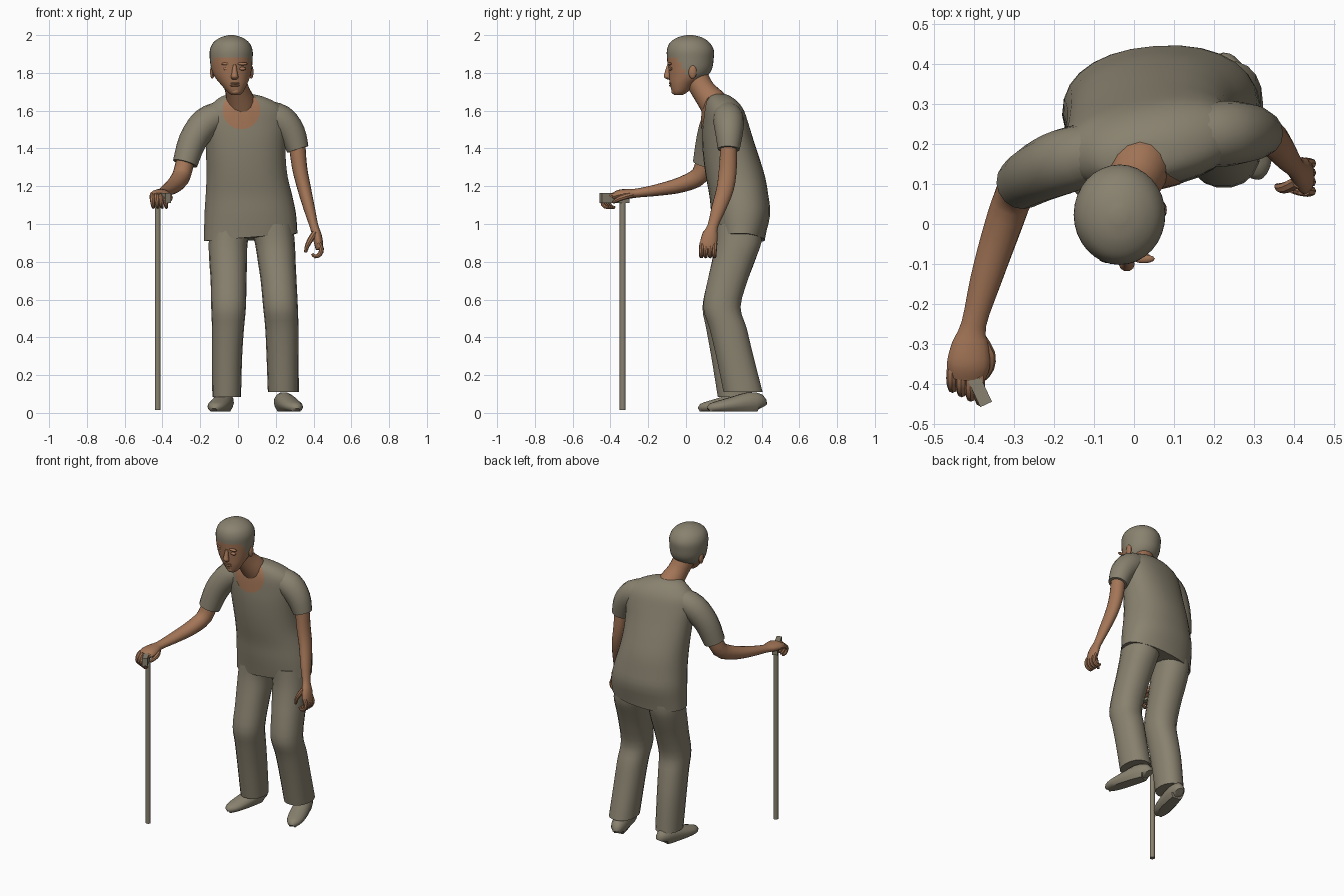
import bpy, bmesh, math
from mathutils import Vector, Matrix
from mathutils.bvhtree import BVHTree


def material(name, rgb):
    m = bpy.data.materials.new(name)
    m.diffuse_color = (*rgb, 1)
    return m


CLOTH = material("grey_cloth", (0.25, 0.222, 0.16))
SKIN = material("tan_skin", (0.37, 0.18, 0.095))


def finish(name, bm, *mats):
    bmesh.ops.recalc_face_normals(bm, faces=bm.faces)
    me = bpy.data.meshes.new(name)
    bm.to_mesh(me)
    bm.free()
    for m in mats:
        me.materials.append(m)
    ob = bpy.data.objects.new(name, me)
    bpy.context.collection.objects.link(ob)
    return ob


def smooth_path(pts, steps):
    """Catmull-Rom resampling of tuples of any length."""
    out = []
    for i in range(len(pts) - 1):
        p0, p1 = pts[max(i - 1, 0)], pts[i]
        p2, p3 = pts[i + 1], pts[min(i + 2, len(pts) - 1)]
        for s in range(steps):
            t = s / steps
            out.append([0.5 * (2 * b + (c - a) * t + (2 * a - 5 * b + 4 * c - d) * t * t
                               + (3 * b - a - 3 * c + d) * t ** 3)
                        for a, b, c, d in zip(p0, p1, p2, p3)])
    out.append(list(pts[-1]))
    return out


def loft(name, pts, mats, ref=None, segs=16, steps=3, power=1.0):
    """Skin rings (x, y, z, a, b, yaw). Without ref the rings lie level;
    with ref they stand across the path and a is measured along ref."""
    pts = [tuple(p) + (p[3],) * (len(p) == 4) for p in pts]
    pts = [p + (0,) * (6 - len(p)) for p in pts]
    path = smooth_path(pts, steps)
    bm = bmesh.new()
    rings = []
    for i, (x, y, z, a, b, yaw) in enumerate(path):
        if ref is None:
            r = math.radians(yaw)
            u, v = Vector((math.cos(r), math.sin(r), 0)), Vector((-math.sin(r), math.cos(r), 0))
        else:
            t = Vector(path[min(i + 1, len(path) - 1)][:3]) - Vector(path[max(i - 1, 0)][:3])
            t.normalize()
            u = Vector(ref)
            u = (u - t * u.dot(t)).normalized()
            v = t.cross(u)
        ring = []
        for k in range(segs):
            w = 2 * math.pi * k / segs
            c, s = math.cos(w), math.sin(w)
            c, s = (math.copysign(abs(q) ** power, q) for q in (c, s))
            ring.append(bm.verts.new(Vector((x, y, z)) + u * a * c + v * b * s))
        rings.append(ring)
    for lo, hi in zip(rings, rings[1:]):
        for k in range(segs):
            n = (k + 1) % segs
            bm.faces.new((lo[k], lo[n], hi[n], hi[k]))
    bm.faces.new(rings[0])
    bm.faces.new(rings[-1])
    return finish(name, bm, *mats)


def blob(name, loc, size, mat):
    bm = bmesh.new()
    bmesh.ops.create_uvsphere(bm, u_segments=12, v_segments=8, radius=1,
                              matrix=Matrix.Translation(loc) @ Matrix.Diagonal((*size, 1)))
    return finish(name, bm, mat)


# Shirt body, with a sloping hem
shirt = loft("shirt", [
    (.068, .285, .93, .248, .132, 3), (.065, .29, 1.05, .243, .155, 4),
    (.058, .28, 1.15, .230, .155, 5), (.048, .262, 1.25, .216, .155, 6),
    (.042, .24, 1.35, .212, .146, 7), (.040, .22, 1.45, .215, .132, 8),
    (.040, .208, 1.53, .222, .118, 9), (.040, .198, 1.60, .212, .104, 9),
    (.035, .187, 1.645, .165, .085, 9), (.022, .175, 1.675, .11, .06, 9),
    (.015, .17, 1.688, .06, .035, 9)], [CLOTH], segs=28, power=.9)
for v in shirt.data.vertices:
    if v.co.z < .94:
        v.co.z += .08 * (v.co.x - .068) - .2 * max(0, v.co.y - .33)

# Bare chest inside the scooped neckline, laid as a thin plate on the shirt
tree = BVHTree.FromPolygons([v.co.copy() for v in shirt.data.vertices],
                            [tuple(p.vertices) for p in shirt.data.polygons])
bm = bmesh.new()
grid = []
for i in range(11):
    row = []
    for k in range(32):
        w, r = 2 * math.pi * k / 32, max(i, .05) / 10
        hit, nor, _, _ = tree.ray_cast(
            Vector((.018 + .098 * r * math.cos(w), -1, 1.6 + .098 * r * math.sin(w))),
            Vector((0, 1, 0)))
        row.append(bm.verts.new(hit + nor * .006) if hit else None)
    grid.append(row)
for lo, hi in zip(grid, grid[1:]):
    for k in range(32):
        quad = (lo[k], lo[(k + 1) % 32], hi[(k + 1) % 32], hi[k])
        if all(quad):
            bm.faces.new(quad)
finish("bare_chest", bm, SKIN)

# Short sleeves
loft("right_sleeve", [(-.09, .18, 1.575, .075), (-.17, .158, 1.535, .082),
                      (-.24, .128, 1.44, .075), (-.28, .102, 1.32, .066)],
     [CLOTH], ref=(0, 1, 0))
loft("left_sleeve", [(.14, .215, 1.58, .075), (.225, .225, 1.55, .082),
                     (.285, .228, 1.48, .073), (.317, .226, 1.395, .058)],
     [CLOTH], ref=(0, 1, 0))

# Neck
loft("neck", [(.025, .20, 1.56, .085), (.015, .145, 1.64, .077),
              (-.005, .09, 1.71, .064), (-.025, .05, 1.78, .066)],
     [SKIN], ref=(1, 0, 0))

# Head, hair coloured by a sloping hairline
head = loft("head", [
    (-.012, -.04, 1.683, .022, .022), (-.014, -.032, 1.70, .042, .042),
    (-.022, -.017, 1.74, .070, .068), (-.030, .009, 1.78, .094, .100),
    (-.034, .021, 1.82, .107, .116), (-.036, .023, 1.87, .113, .123),
    (-.036, .023, 1.92, .113, .124), (-.036, .02, 1.96, .095, .105),
    (-.036, .02, 1.987, .058, .066), (-.036, .02, 2.0, .015, .017)],
    [CLOTH, SKIN], segs=32, steps=4)
for p in head.data.polygons:
    x, y, z = p.center
    face = z < 1.885 and y + .6 * (z - 1.8) < 0
    p.material_index = int(face or (z < 1.79 and y < .05) or z < 1.75)

# Facial features
loft("nose", [(-.018, -.088, 1.845, .009, .012), (-.018, -.098, 1.80, .015, .016),
              (-.018, -.100, 1.778, .020, .018), (-.018, -.09, 1.765, .012, .01)],
     [SKIN], segs=10)
blob("chin", (-.013, -.056, 1.702), (.026, .022, .018), SKIN)
for dz in (0, .012):
    blob("lip", (-.017, -.081, 1.733 + dz), (.025, .009, .006), SKIN)
for s in (-1, 1):
    blob("eyelid", (-.018 + s * .042, -.083, 1.822), (.019, .010, .009), SKIN)
    blob("brow", (-.018 + s * .042, -.087, 1.848), (.028, .011, .008), SKIN)
    blob("ear", (-.033 + s * .103, .035, 1.805), (.012, .022, .036), SKIN)

# Trouser legs
loft("right_trouser_leg", [
    (-.06, .26, .085, .076, .093), (-.058, .232, .3, .08, .1), (-.053, .205, .45, .085, .1),
    (-.05, .186, .56, .092, .1), (-.05, .22, .7, .095, .107), (-.052, .25, .8, .1, .115),
    (-.052, .275, .9, .103, .122), (-.035, .28, 1.0, .11, .12)], [CLOTH], power=.9, segs=18)
loft("left_trouser_leg", [
    (.24, .302, .11, .082, .105), (.236, .258, .3, .085, .1), (.232, .222, .45, .088, .1),
    (.225, .19, .56, .092, .1), (.215, .22, .7, .095, .107), (.205, .25, .8, .1, .113),
    (.195, .278, .9, .106, .122), (.175, .28, 1.0, .115, .12)], [CLOTH], power=.9, segs=18)

# Shoes, flattened at the sole
for name, heel, toe in (("right_shoe", (-.06, .352), (-.125, .075)),
                        ("left_shoe", (.225, .402), (.312, .122))):
    h, d = Vector(heel), Vector(toe) - Vector(heel)
    rings = []
    for t, w, b in ((0, .025, .03), (.06, .043, .05), (.25, .052, .054), (.55, .056, .042),
                    (.82, .05, .031), (.96, .033, .024), (1, .015, .014)):
        q = h + d * t
        rings.append((q.x, q.y, .01 + b, w, b))
    shoe = loft(name, rings, [CLOTH], ref=(-d.y, d.x, 0), segs=14, steps=2)
    for v in shoe.data.vertices:
        v.co.z = max(v.co.z - .008, .008) if v.co.z > .024 else .008

# Arm reaching for the stick
loft("right_arm", [(-.272, .108, 1.37, .048), (-.298, .075, 1.26, .049),
                   (-.332, -.02, 1.21, .046, .042), (-.37, -.14, 1.182, .039, .032),
                   (-.40, -.25, 1.165, .031, .024), (-.408, -.30, 1.16, .046, .026),
                   (-.413, -.35, 1.155, .054, .027), (-.416, -.385, 1.145, .045, .02)],
     [SKIN], ref=(1, 0, 0))
# Arm hanging down
loft("left_arm", [(.313, .226, 1.42, .044), (.326, .222, 1.3, .047, .04),
                  (.35, .208, 1.19, .046, .036), (.378, .172, 1.08, .038, .03),
                  (.402, .142, .99, .028, .023), (.418, .127, .94, .041, .025),
                  (.428, .118, .89, .045, .023), (.430, .116, .865, .038, .018)],
     [SKIN], ref=(0, 1, 0))

# Fingers
for i in range(4):
    x, y = -.453 + i * .023, -.385 - .011 * i
    loft("right_finger", [(x, -.35, 1.152, .013), (x - .002, y, 1.147, .014),
                          (x, y - .025, 1.12, .012), (x + .004, y - .012, 1.092, .010),
                          (x + .006, y + .01, 1.088, .007)],
         [SKIN], ref=(1, 0, 0), segs=8, steps=2)
    y = .084 + i * .023
    loft("left_finger", [(.428, y, .90, .013), (.442, y - .002, .868, .013),
                         (.432, y - .004, .838, .012), (.408, y - .002, .828, .010),
                         (.393, y, .842, .007)],
         [SKIN], ref=(0, 1, 0), segs=8, steps=2)
loft("right_thumb", [(-.385, -.285, 1.155, .016), (-.362, -.325, 1.145, .016),
                     (-.362, -.36, 1.13, .013), (-.375, -.385, 1.115, .008)],
     [SKIN], ref=(0, 0, 1), segs=8, steps=2)
loft("left_thumb", [(.408, .105, .955, .016), (.382, .092, .915, .015),
                    (.365, .09, .88, .012), (.358, .094, .85, .008)],
     [SKIN], ref=(0, 1, 0), segs=8, steps=2)

# Walking stick
bm = bmesh.new()
bmesh.ops.create_cone(bm, cap_ends=True, segments=10, radius1=.016, radius2=.016, depth=1.10,
                      matrix=Matrix.Translation((-.425, -.335, .565)))
finish("stick_shaft", bm, CLOTH)
bm = bmesh.new()
bmesh.ops.create_cube(bm, size=1, matrix=Matrix.Translation((-.403, -.378, 1.138))
                      @ Matrix.Rotation(math.radians(25), 4, 'Z')
                      @ Matrix.Diagonal((.032, .16, .052, 1)))
finish("stick_handle", bm, CLOTH)

# Smooth shading with crisp hems
for ob in bpy.context.scene.objects:
    ob.select_set(True)
bpy.context.view_layer.objects.active = shirt
bpy.ops.object.shade_smooth_by_angle(angle=math.radians(40))
